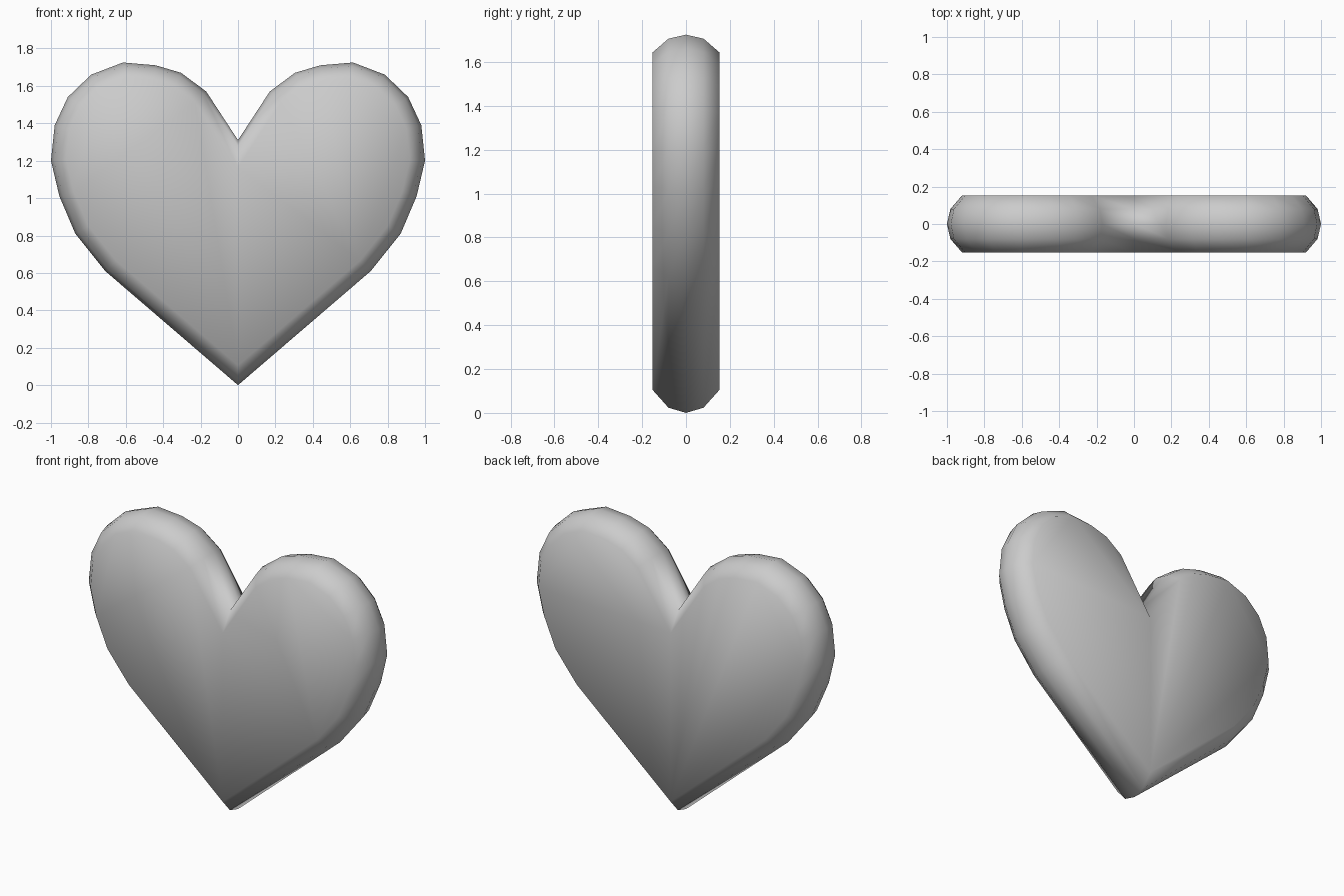
import bpy
import bmesh
from mathutils import Vector

cube = bpy.data.objects.get("Cube")
if cube:
    bpy.data.objects.remove(cube, do_unlink=True)

# Right half of the outline, from the bottom tip up to the notch
half = [(0, 0), (0.71, 0.61), (0.87, 0.81), (0.955, 1.01), (1, 1.2),
        (0.98, 1.39), (0.91, 1.54), (0.785, 1.66), (0.615, 1.725),
        (0.44, 1.71), (0.305, 1.67), (0.17, 1.57), (0, 1.31)]
outline = [Vector(p) for p in half]
outline += [Vector((-x, z)) for x, z in reversed(half[1:-1])]
count = len(outline)
notch = len(half) - 1


def inset(points, distance):
    """Move every edge of a counter-clockwise outline inward."""
    result = []
    for i, p in enumerate(points):
        before = (p - points(i - 1) if callable(points) else p - points[i - 1]).normalized()
        after = (points[(i + 1) % len(points)] - p).normalized()
        n1 = Vector((-before.y, before.x))
        n2 = Vector((-after.y, after.x))
        result.append(p + (n1 + n2) * distance / (1 + n1.dot(n2)))
    return result


# Rounded rim: (depth, inset) of each ring from front to back
rings = [(-0.153, 0.08), (-0.08, 0.018), (0, 0), (0.08, 0.018), (0.153, 0.08)]
bm = bmesh.new()
loops = [[bm.verts.new((p.x, depth, p.y)) for p in inset(outline, amount)]
         for depth, amount in rings]
for a, b in zip(loops, loops[1:]):
    for i in range(count):
        j = (i + 1) % count
        bm.faces.new((a[i], a[j], b[j], b[i]))

# Flat front and back, split down the middle
for loop in (loops[0], loops[-1]):
    bm.faces.new(loop[:notch + 1])
    bm.faces.new(loop[notch:] + loop[:1])
bmesh.ops.recalc_face_normals(bm, faces=bm.faces)
for face in bm.faces:
    face.smooth = True

mesh = bpy.data.meshes.new("heart")
bm.to_mesh(mesh)
bm.free()
heart = bpy.data.objects.new("heart", mesh)
bpy.context.collection.objects.link(heart)

# Plain grey
grey = bpy.data.materials.new("light_grey")
grey.use_nodes = True
colour = (0.6, 0.6, 0.6, 1)
grey.diffuse_color = colour
grey.node_tree.nodes["Principled BSDF"].inputs["Base Color"].default_value = colour
mesh.materials.append(grey)
